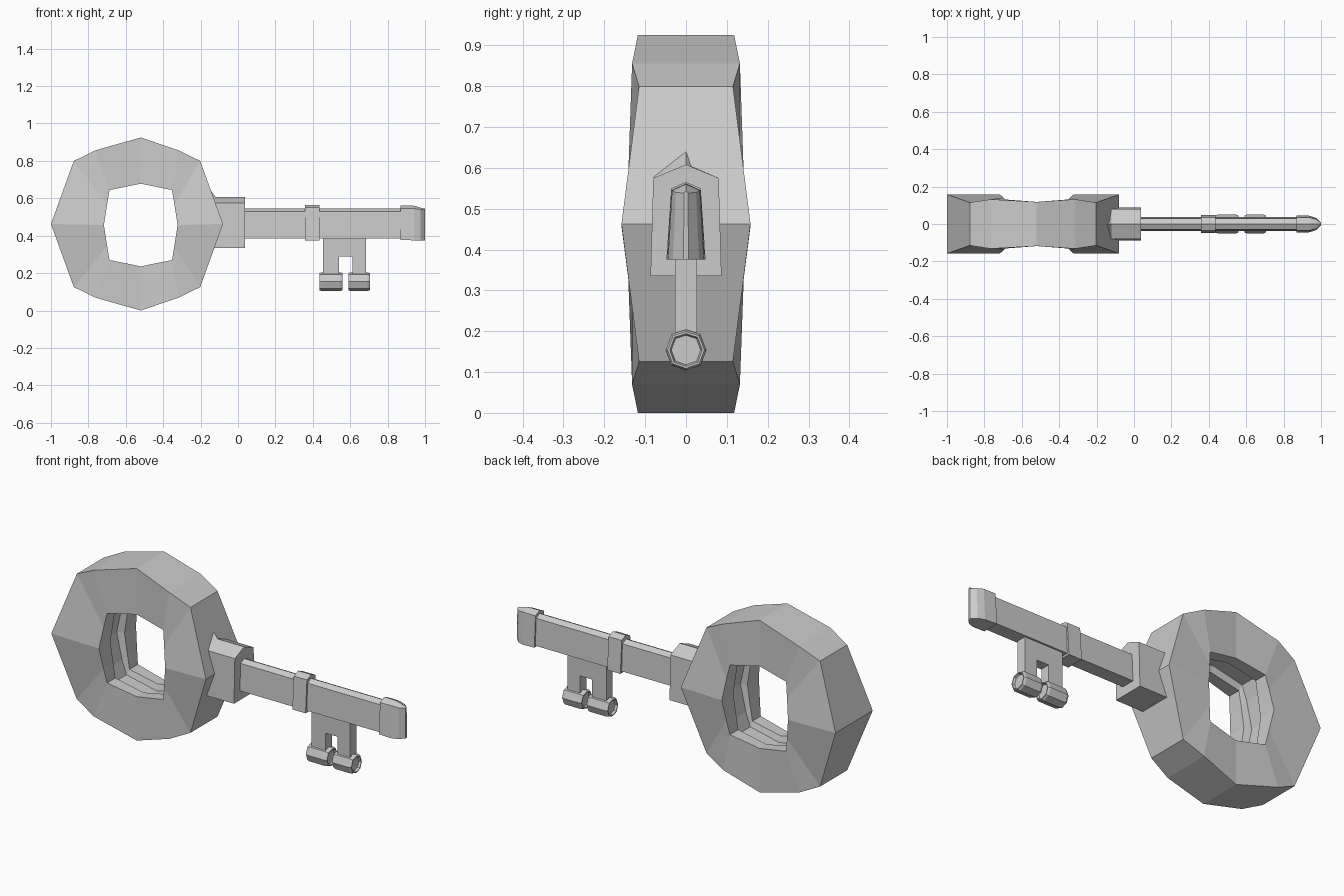
import bpy, bmesh
from mathutils import Vector

if "Cube" in bpy.data.objects:
    bpy.data.objects.remove(bpy.data.objects["Cube"])


def finish(name, bm):
    bmesh.ops.remove_doubles(bm, verts=bm.verts, dist=1e-5)
    bmesh.ops.recalc_face_normals(bm, faces=bm.faces)
    me = bpy.data.meshes.new(name)
    bm.to_mesh(me)
    bm.free()
    ob = bpy.data.objects.new(name, me)
    bpy.context.collection.objects.link(ob)
    return ob


def skin(name, loops, closed=False):
    """Bridge successive loops of points; cap both ends unless closed."""
    bm = bmesh.new()
    rows = [[bm.verts.new(p) for p in loop] for loop in loops]
    n = len(rows[0])
    for i in range(len(rows) - (0 if closed else 1)):
        a, b = rows[i], rows[(i + 1) % len(rows)]
        for j in range(n):
            k = (j + 1) % n
            bm.faces.new((a[j], a[k], b[k], b[j]))
    if not closed:
        bm.faces.new(rows[0])
        bm.faces.new(rows[-1])
    return finish(name, bm)


def roof(x, wt, wb, z0, z1, z2):
    """House-shaped cross-section: bottom z0, eaves z1, ridge z2."""
    return [(x, -wb, z0), (x, wb, z0), (x, wt, z1), (x, 0, z2), (x, -wt, z1)]


def box(name, x0, x1, y, z0, z1):
    return skin(name, [[(x, -y, z0), (x, y, z0), (x, y, z1), (x, -y, z1)]
                       for x in (x0, x1)])


# Ring bow: quarter outline as (outer dx, dz, half depth, inner dx, dz, half depth)
Q = [(.46, 0, .158, .197, 0, .158), (.338, .337, .115, .18, .11, .142),
     (.225, .393, .132, .167, .187, .131), (0, .4625, .118, 0, .221, .118)]
half = Q + [(-a, b, c, -d, e, f) for a, b, c, d, e, f in Q[-2::-1]]
outline = half + [(a, -b, c, d, -e, f) for a, b, c, d, e, f in half[-2:0:-1]]
loops = []
for ox, oz, oy, ix, iz, iy in outline:
    o = Vector((-.54 + (.02 if ox == 0 else 0) + ox, 0, .4625 + oz))
    i = Vector((-.52 + ix, 0, .457 + iz))
    g = i.lerp(o, .14)
    loops.append([(p.x, y, p.z) for p, y in (
        (o, -oy), (o, oy), (i, iy), (i, .06), (g, .05), (g, -.05), (i, -.06), (i, -iy))])
skin("ring_bow", loops, closed=True)

# Collar joining ring and shaft
skin("collar", [roof(-.19, .08, .087, .335, .58, .70),
                roof(-.12, .08, .087, .335, .575, .608),
                roof(.037, .08, .087, .335, .575, .608)])

# Shaft, band and tapered tip
skin("shaft", [roof(x, .03, .037, .385, .53, .545) for x in (0, .9)])
skin("shaft_band", [roof(x, .036, .048, .375, .55, .565) for x in (.357, .435)])
skin("shaft_tip", [roof(.87, .036, .046, .378, .545, .562),
                   roof(.94, .034, .044, .375, .545, .56),
                   roof(.975, .025, .032, .375, .54, .55),
                   roof(1.0, .005, .006, .375, .538, .544)])

# Bit: two legs and a bridge
box("bit_leg_inner", .455, .54, .027, .17, .40)
box("bit_leg_outer", .612, .685, .027, .17, .40)
box("bit_bridge", .53, .62, .027, .288, .40)

# Eight-sided barrels at the foot of the bit, with dished ends
OCT = [(0, 1), (.7, .78), (1, 0), (.72, -.75), (0, -1), (-.72, -.75), (-1, 0), (-.7, .78)]
for name, x0, x1 in (("bit_barrel_inner", .435, .56), ("bit_barrel_outer", .59, .705)):
    prof = [(x0 + .012, .72), (x0, .8), (x0, .9), (x0 + .012, 1),
            (x1 - .012, 1), (x1, .9), (x1, .8), (x1 - .012, .72)]
    skin(name, [[(x, y * s * .05, .154 + z * s * .05) for y, z in OCT] for x, s in prof])
